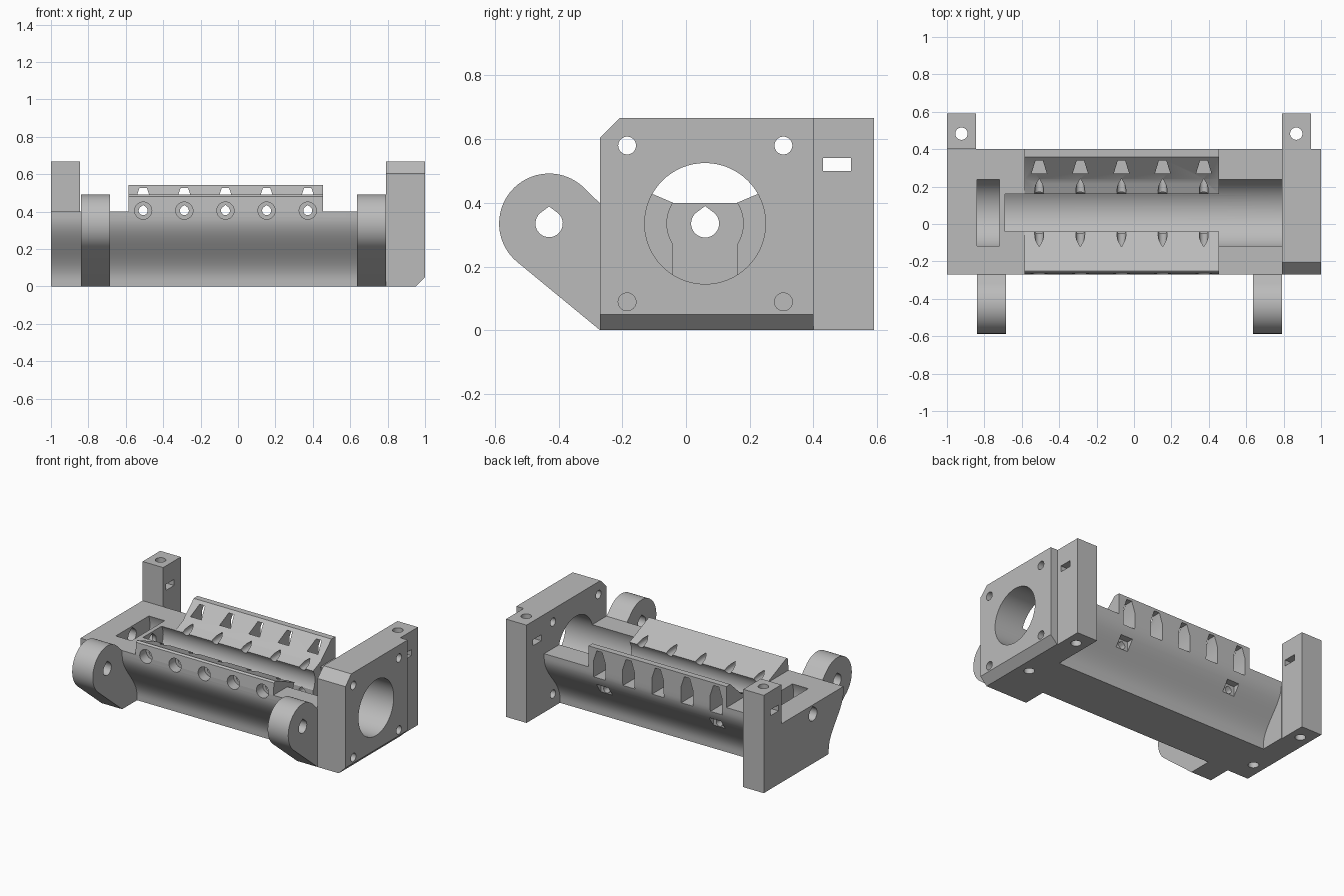
import bpy, bmesh, math

if "Cube" in bpy.data.objects:
    bpy.data.objects.remove(bpy.data.objects["Cube"])

grey = bpy.data.materials.new("Light grey plastic")
grey.use_nodes = True
GREY = (0.5, 0.5, 0.5, 1)
grey.diffuse_color = GREY
grey.node_tree.nodes["Principled BSDF"].inputs["Base Color"].default_value = GREY

CY, CZ = 0.06, 0.335          # bore axis
TOP, HIGH = 0.4, 0.667        # body and plate heights
FRONT, BACK = -0.27, 0.4
BOLT_X = [-0.507 + 0.22 * i for i in range(5)]


def prism(name, pts, axis, lo, hi):
    """Extrude a closed 2D profile along an axis."""
    place = {"x": lambda a, b, t: (t, a, b),
             "y": lambda a, b, t: (a, t, b),
             "z": lambda a, b, t: (a, b, t)}[axis]
    bm = bmesh.new()
    ends = [[bm.verts.new(place(a, b, t)) for a, b in pts] for t in (lo, hi)]
    for ring in ends:
        bm.faces.new(ring)
    n = len(pts)
    for i in range(n):
        j = (i + 1) % n
        bm.faces.new((ends[0][i], ends[0][j], ends[1][j], ends[1][i]))
    bmesh.ops.recalc_face_normals(bm, faces=bm.faces)
    mesh = bpy.data.meshes.new(name)
    bm.to_mesh(mesh)
    bm.free()
    mesh.materials.append(grey)
    ob = bpy.data.objects.new(name, mesh)
    bpy.context.collection.objects.link(ob)
    return ob


def arc(a, b, r, start=0, end=360, n=48):
    full = end - start == 360
    steps = [start + (end - start) * i / n for i in range(n if full else n + 1)]
    return [(a + r * math.cos(math.radians(d)), b + r * math.sin(math.radians(d)))
            for d in steps]


def rect(a0, a1, b0, b1):
    return [(a0, b0), (a1, b0), (a1, b1), (a0, b1)]


def teardrop(a, b, r):
    return arc(a, b, r, 130, 410, 24) + [(a, b + r * 1.25)]


cutters = []


def cutter(pts, axis, lo, hi):
    ob = prism("cutter", pts, axis, lo, hi)
    ob.hide_render = True
    cutters.append(ob)
    return ob


def carve(ob, tools):
    """Cut every tool out of the part and bake the result."""
    for tool in tools:
        mod = ob.modifiers.new("cut", "BOOLEAN")
        mod.operation = "DIFFERENCE"
        mod.solver = "EXACT"
        mod.object = tool
    bpy.context.view_layer.update()
    deps = bpy.context.evaluated_depsgraph_get()
    baked = bpy.data.meshes.new_from_object(ob.evaluated_get(deps))
    ob.modifiers.clear()
    ob.data = baked


def s_side(top_y, low_y, n=16):
    """Smooth S flank from the bottom up to the top."""
    side = [(low_y, 0)]
    for i in range(n + 1):
        t = i / n
        side.append((low_y + (top_y - low_y) * (1 - math.cos(math.pi * t)) / 2,
                     0.03 + 0.34 * t))
    return side + [(top_y, TOP)]


# Bores and channel
bore = cutter(arc(CY, CZ, 0.19, n=64), "x", 0.455, 1.1)
pocket = cutter(arc(CY, CZ, 0.19, n=64), "x", -0.84, -0.72)
channel = cutter(arc(CY, CZ, 0.12), "x", -0.69, 0.5)
floor_slot = cutter(arc(CY, CZ, 0.19, 238, 302, 16)
                    + [(CY + 0.1, 0.39), (CY - 0.1, 0.39)], "x", -0.69, 0.5)
axle_hole = cutter(teardrop(CY, CZ, 0.044), "x", -1.1, -0.6)

# Clamp bolts: through hole, head recess at the front, nut trap at the back
bolts = []
for x in BOLT_X:
    bolts.append(cutter(teardrop(x, 0.405, 0.024), "y", -0.4, 0.5))
    bolts.append(cutter(arc(x, 0.405, 0.046, n=32), "y", -0.4, -0.2))
    trap = [(x - 0.045, 0.34), (x + 0.045, 0.34), (x + 0.045, 0.45),
            (x + 0.02, 0.525), (x - 0.02, 0.525), (x - 0.045, 0.45)]
    bolts.append(cutter(trap, "y", 0.27, 0.5))

# Lower back nut pockets
lower = []
for x in (-0.48, 0.37):
    lower.append(cutter(rect(x - 0.045, x + 0.045, 0.16, 0.28), "y", 0.325, 0.5))
    lower.append(cutter(teardrop(x, 0.24, 0.024), "y", 0.1, 0.5))

# Main body with S-shaped flanks
profile = s_side(FRONT, -0.11) + s_side(BACK, 0.23)[::-1]
body = prism("body", profile, "x", -0.84, 0.79)
carve(body, [bore, pocket, channel, floor_slot, axle_hole] + bolts + lower)

# Left end block: same front flank, straight back
end_block = prism("end_block", s_side(FRONT, -0.11) + [(BACK, TOP), (BACK, 0)],
                  "x", -1, -0.84)
end_foot_hole = cutter(arc(-0.92, 0.04, 0.033, n=32), "z", -0.1, 0.12)
carve(end_block, [axle_hole, end_foot_hole])

# Clamp jaws that funnel into the channel
front_jaw = prism("front_jaw", [(CY - 0.1, TOP), (-0.25, 0.49), (-0.262, 0.48),
                                (FRONT, TOP)], "x", -0.585, 0.455)
back_jaw = prism("back_jaw", [(CY + 0.1, TOP), (0.24, 0.434), (0.358, 0.543),
                              (BACK, 0.543), (BACK, TOP)], "x", -0.585, 0.455)
for jaw in (front_jaw, back_jaw):
    carve(jaw, bolts)

# Right end plate with bore, corner holes and chamfers
end_plate = prism("end_plate", [(FRONT, 0), (BACK, 0), (BACK, HIGH), (-0.207, HIGH),
                                (FRONT, 0.604)], "x", 0.79, 1)
corner_holes = [cutter(arc(y, z, 0.028, n=32), "x", 0.7, 1.1)
                for y in (-0.185, 0.306) for z in (0.089, 0.58)]
edge_cut = cutter([(0.95, 0), (0.95, -0.1), (1.1, -0.1), (1.1, 0.15)], "y", -0.5, 0.6)
plate_foot_hole = cutter(arc(0.87, 0.04, 0.033, n=32), "z", -0.1, 0.12)
carve(end_plate, [bore, edge_cut, plate_foot_hole] + corner_holes)

# Rear mounting posts with a vertical screw hole and a nut slot
for name, lo, hi in (("right_post", -1, -0.845), ("left_post", 0.79, 0.945)):
    post = prism(name, rect(BACK, 0.59, 0, HIGH), "x", lo, hi)
    mid = (lo + hi) / 2
    screw = cutter(arc(mid, 0.483, 0.033, n=32), "z", -0.1, 0.8)
    slot = cutter(rect(0.43, 0.518, 0.5, 0.541), "x", lo - 0.1, hi + 0.1)
    carve(post, [screw, slot])

# Front hinge ears
ear_profile = (arc(-0.43, CZ, 0.157, 45, 230.5, 40)
               + [(FRONT, 0), (-0.08, 0), (-0.15, 0.2), (-0.22, 0.3),
                  (-0.26, 0.398), (FRONT, 0.398)])
pin = cutter(teardrop(-0.43, CZ, 0.043), "x", -1.1, 1.1)
for name, lo, hi in (("right_ear", -0.84, -0.685), ("left_ear", 0.635, 0.79)):
    ear = prism(name, ear_profile, "x", lo, hi)
    carve(ear, [pin, pocket])

for tool in cutters:
    bpy.data.objects.remove(tool)

# Smooth curved walls, keep edges crisp
bpy.ops.object.select_all(action="DESELECT")
for ob in bpy.context.collection.objects:
    if ob.type == "MESH":
        ob.select_set(True)
        bpy.context.view_layer.objects.active = ob
bpy.ops.object.shade_smooth_by_angle(angle=math.radians(25))
